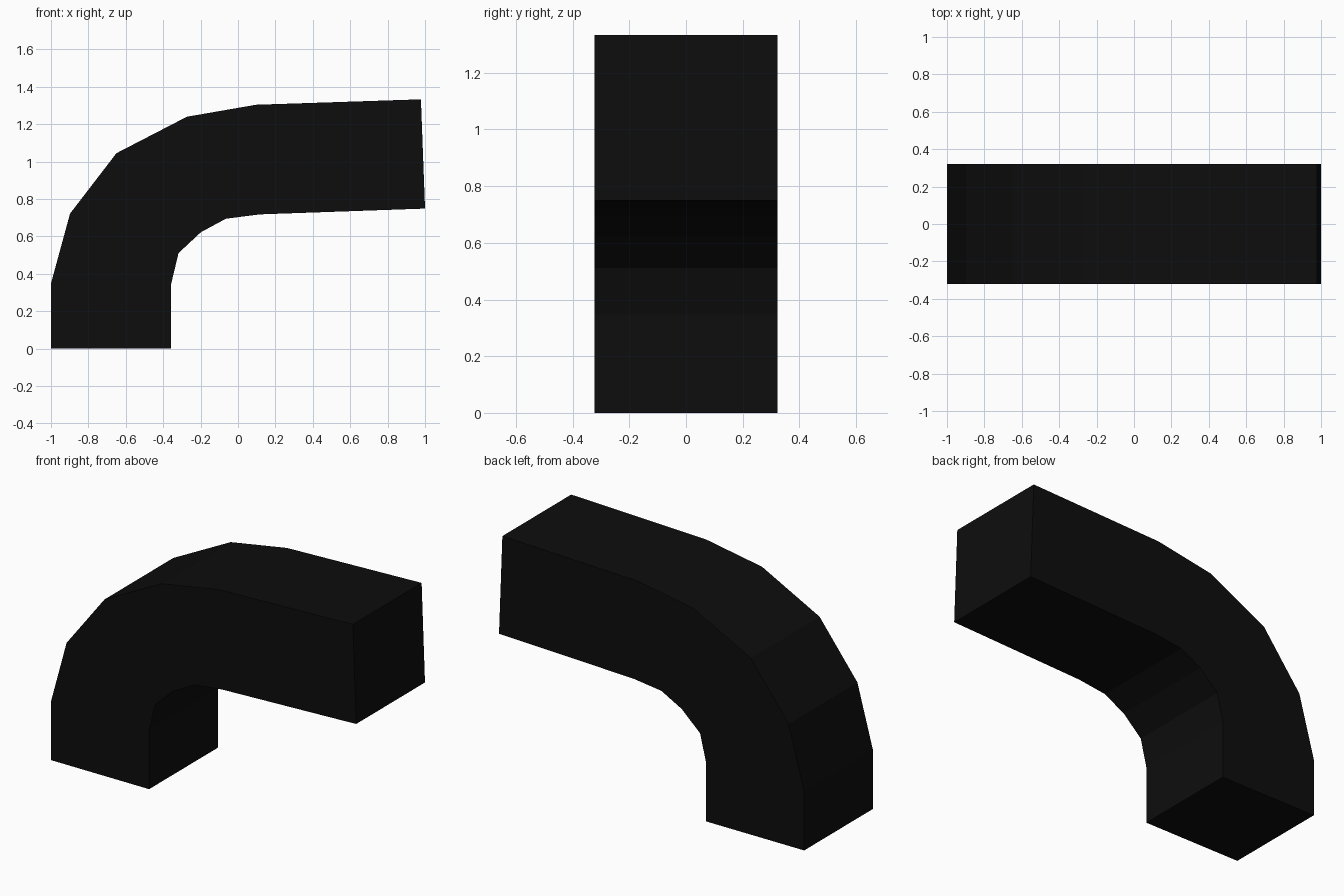
import bpy, bmesh

if "Cube" in bpy.data.objects:
    bpy.data.objects.remove(bpy.data.objects["Cube"])

HALF_WIDTH = 0.322

# Outer and inner edge of the bent duct, from the foot to the open arm (x, z)
outer = [(-1, 0), (-1, 0.348), (-0.898, 0.722), (-0.65, 1.045),
         (-0.273, 1.24), (0.096, 1.304), (0.978, 1.333)]
inner = [(-0.357, 0), (-0.357, 0.348), (-0.318, 0.511), (-0.198, 0.623),
         (-0.064, 0.695), (0.118, 0.718), (1, 0.749)]

# Near-black material
black = bpy.data.materials.new("matte black")
black.diffuse_color = (0.004, 0.004, 0.004, 1)
black.use_nodes = True
black.node_tree.nodes["Principled BSDF"].inputs["Base Color"].default_value = black.diffuse_color

# Rectangular cross-section at each station along the bend
bm = bmesh.new()
rings = []
for (ox, oz), (ix, iz) in zip(outer, inner):
    rings.append([bm.verts.new(p) for p in (
        (ox, -HALF_WIDTH, oz), (ix, -HALF_WIDTH, iz),
        (ix, HALF_WIDTH, iz), (ox, HALF_WIDTH, oz))])

# Walls between stations, then the two end caps
for a, b in zip(rings, rings[1:]):
    for i in range(4):
        j = (i + 1) % 4
        bm.faces.new((a[i], a[j], b[j], b[i]))
bm.faces.new(rings[0])
bm.faces.new(rings[-1])
bmesh.ops.recalc_face_normals(bm, faces=bm.faces)

mesh = bpy.data.meshes.new("elbow_duct")
bm.to_mesh(mesh)
bm.free()
mesh.materials.append(black)
duct = bpy.data.objects.new("elbow_duct", mesh)
bpy.context.collection.objects.link(duct)
